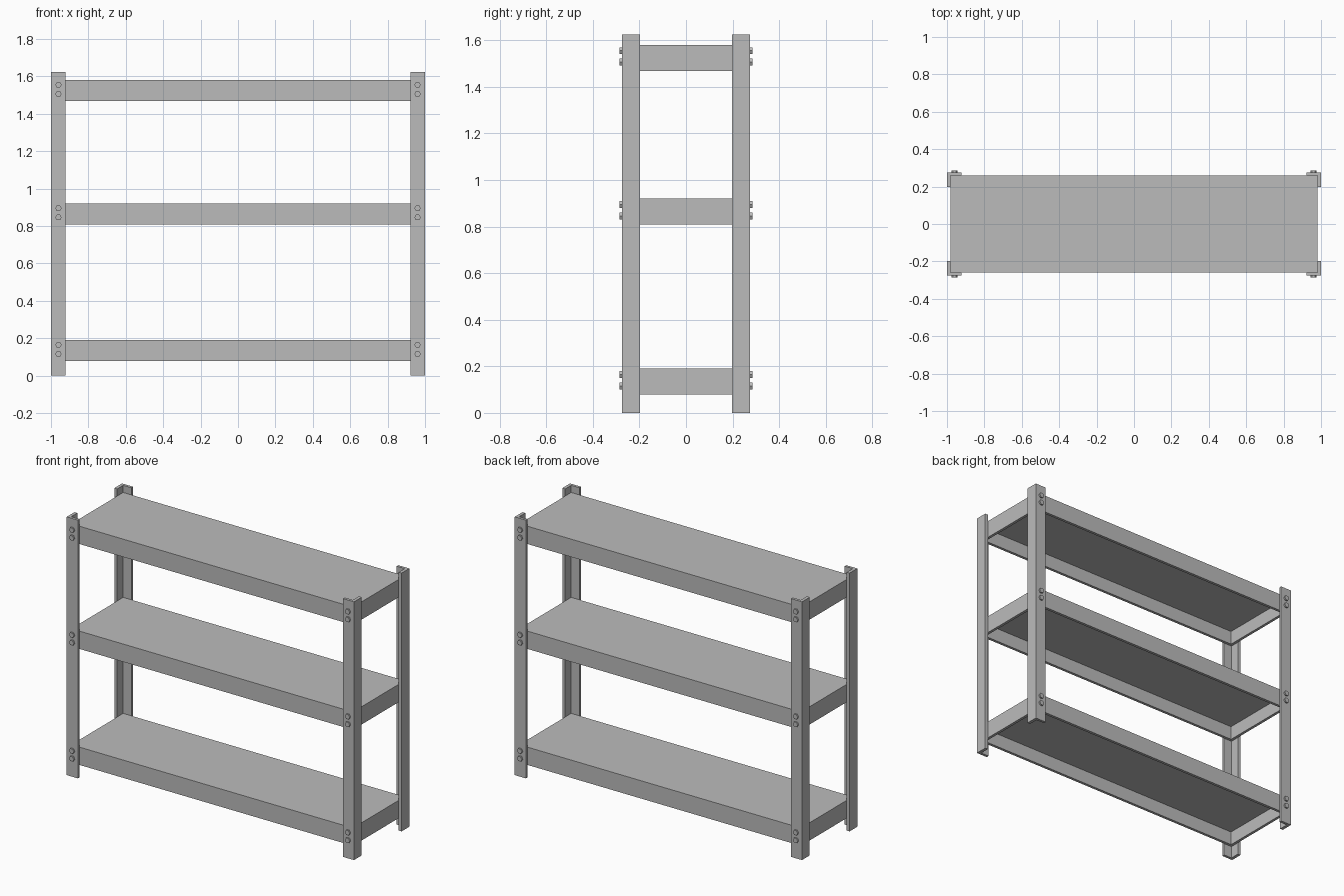
import bpy, bmesh, math
from mathutils import Matrix

cube = bpy.data.objects.get("Cube")
if cube:
    bpy.data.objects.remove(cube, do_unlink=True)

steel = bpy.data.materials.new("grey_steel")
steel.use_nodes = True
GREY = (0.5, 0.5, 0.5, 1)
steel.diffuse_color = GREY
steel.node_tree.nodes["Principled BSDF"].inputs["Base Color"].default_value = GREY

HALF_X, HALF_Y, HEIGHT = 1.0, 0.275, 1.625
WALL = 0.02          # post sheet thickness
FLANGE = 0.077       # post flange width
SHELF_X, SHELF_Y, SHELF_H = 0.98, 0.258, 0.112
RIM = 0.025          # shelf rim thickness
SHELF_TOPS = {"lower": 0.19, "middle": 0.92, "upper": 1.58}


def add_object(name, bm):
    bmesh.ops.recalc_face_normals(bm, faces=bm.faces)
    mesh = bpy.data.meshes.new(name)
    bm.to_mesh(mesh)
    bm.free()
    mesh.materials.append(steel)
    obj = bpy.data.objects.new(name, mesh)
    bpy.context.collection.objects.link(obj)
    return obj


def angle_post(name, sx, sy):
    """L-shaped profile extruded to full height."""
    x, y = HALF_X, HALF_Y
    t = y - SHELF_Y
    profile = [(x, y), (x - FLANGE, y), (x - FLANGE, y - t),
               (x - WALL, y - t), (x - WALL, y - FLANGE), (x, y - FLANGE)]
    bm = bmesh.new()
    face = bm.faces.new([bm.verts.new((sx * px, sy * py, 0)) for px, py in profile])
    top = bmesh.ops.extrude_face_region(bm, geom=[face])["geom"]
    verts = [g for g in top if isinstance(g, bmesh.types.BMVert)]
    bmesh.ops.translate(bm, verts=verts, vec=(0, 0, HEIGHT))
    add_object(name, bm)


def shelf(name, top):
    """Tray turned upside down: a box with its underside hollowed."""
    bm = bmesh.new()
    bmesh.ops.create_cube(bm, size=1, matrix=Matrix.Translation((0, 0, top - SHELF_H / 2))
                          @ Matrix.Diagonal((2 * SHELF_X, 2 * SHELF_Y, SHELF_H, 1)))
    bottom = min(bm.faces, key=lambda f: f.calc_center_median().z)
    bmesh.ops.inset_region(bm, faces=[bottom], thickness=RIM)
    inner = bmesh.ops.extrude_face_region(bm, geom=[bottom])["geom"]
    bmesh.ops.delete(bm, geom=[bottom], context='FACES_ONLY')
    verts = [g for g in inner if isinstance(g, bmesh.types.BMVert)]
    bmesh.ops.translate(bm, verts=verts, vec=(0, 0, SHELF_H - RIM))
    add_object(name, bm)


def bolts(name, sx, sy, top):
    """Pair of hexagonal bolt heads on the outer post face."""
    bm = bmesh.new()
    for drop in (0.025, 0.074):
        place = Matrix.Translation((sx * 0.96, sy * (HALF_Y + 0.004), top - drop))
        bmesh.ops.create_cone(bm, cap_ends=True, segments=6, radius1=0.017, radius2=0.017,
                              depth=0.012, matrix=place @ Matrix.Rotation(math.pi / 2, 4, 'X')
                              @ Matrix.Rotation(math.pi / 2, 4, 'Z'))
    add_object(name, bm)


for level, top in SHELF_TOPS.items():
    shelf(level + "_shelf", top)

for side, sx in (("left", 1), ("right", -1)):
    for end, sy in (("front", -1), ("back", 1)):
        angle_post(f"{end}_{side}_post", sx, sy)
        for level, top in SHELF_TOPS.items():
            bolts(f"{end}_{side}_{level}_bolts", sx, sy, top)
